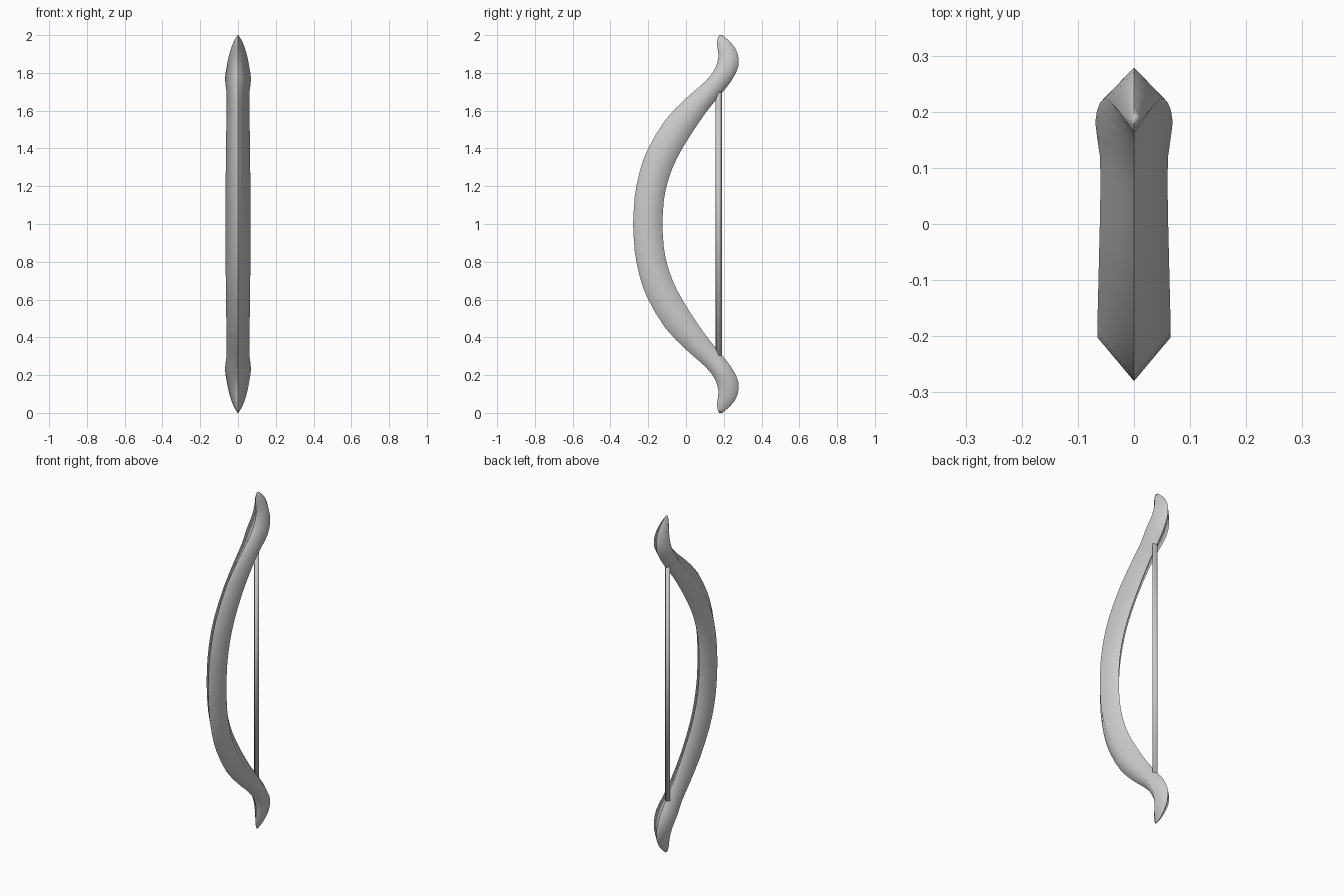
import bpy
import bmesh
from mathutils import Vector

cube = bpy.data.objects.get("Cube")
if cube:
    bpy.data.objects.remove(cube, do_unlink=True)

# Single plain grey
grey = bpy.data.materials.new("plain grey")
grey.use_nodes = True
colour = (0.6, 0.6, 0.6, 1)
grey.diffuse_color = colour
grey.node_tree.nodes["Principled BSDF"].inputs["Base Color"].default_value = colour

# Upper limb stations: front ridge (y, height), back ridge (y, height), half width
# Heights are measured from the grip at the middle of the bow
STATIONS = [
    (-.28, 0, -.125, 0, .065),
    (-.272, .14, -.118, .12, .065),
    (-.247, .27, -.095, .23, .065),
    (-.205, .39, -.05, .345, .064),
    (-.11, .55, .02, .465, .062),
    (0, .665, .105, .59, .06),
    (.075, .73, .17, .67, .061),
    (.125, .78, .238, .755, .069),
    (.157, .83, .277, .835, .06),
    (.172, .89, .271, .91, .046),
    (.163, .96, .235, .963, .025),
    (.175, 1, .192, 1, .002),
]
GRIP_HEIGHT = 1


def smooth_stations(points):
    """Insert a curved midpoint between each pair of stations."""
    result = []
    last = len(points) - 1
    for i in range(last):
        before = points[max(i - 1, 0)]
        after = points[min(i + 2, last)]
        result.append(points[i])
        result.append(tuple((9 * (b + c) - a - d) / 16 for a, b, c, d
                            in zip(before, points[i], points[i + 1], after)))
    result.append(points[last])
    return result


def diamond_ring(station, sign):
    """Four corners: front ridge, left edge, back ridge, right edge."""
    front_y, front_z, back_y, back_z, width = station
    front = Vector((0, front_y, GRIP_HEIGHT + sign * front_z))
    back = Vector((0, back_y, GRIP_HEIGHT + sign * back_z))
    side = Vector((width, 0, 0))
    middle = (front + back) / 2
    return [front, middle + side, back, middle - side]


def loft(name, rings, sharp_corners):
    """Skin a closed tube over the rings, creasing the chosen corners."""
    bm = bmesh.new()
    loops = [[bm.verts.new(p) for p in ring] for ring in rings]
    count = len(rings[0])
    for low, high in zip(loops, loops[1:]):
        for k in range(count):
            n = (k + 1) % count
            bm.faces.new((low[k], low[n], high[n], high[k]))
    bm.faces.new(loops[0][::-1])
    bm.faces.new(loops[-1])
    bmesh.ops.recalc_face_normals(bm, faces=bm.faces)
    for face in bm.faces:
        face.smooth = True
    for low, high in zip(loops, loops[1:]):
        for k in sharp_corners:
            bm.edges.get((low[k], high[k])).smooth = False
    mesh = bpy.data.meshes.new(name)
    bm.to_mesh(mesh)
    bm.free()
    mesh.materials.append(grey)
    obj = bpy.data.objects.new(name, mesh)
    bpy.context.collection.objects.link(obj)
    return obj


# Bow limbs: one diamond-section body mirrored about the grip
upper = smooth_stations(STATIONS)
rings = [diamond_ring(s, -1) for s in reversed(upper[1:])]
rings += [diamond_ring(s, 1) for s in upper]
loft("bow_limbs", rings, sharp_corners=(0, 2))

# Bowstring: thin diamond rod ending inside both limbs
string = (.155, .7, .191, .7, .017)
loft("bowstring", [diamond_ring(string, -1), diamond_ring(string, 1)],
     sharp_corners=range(4))
